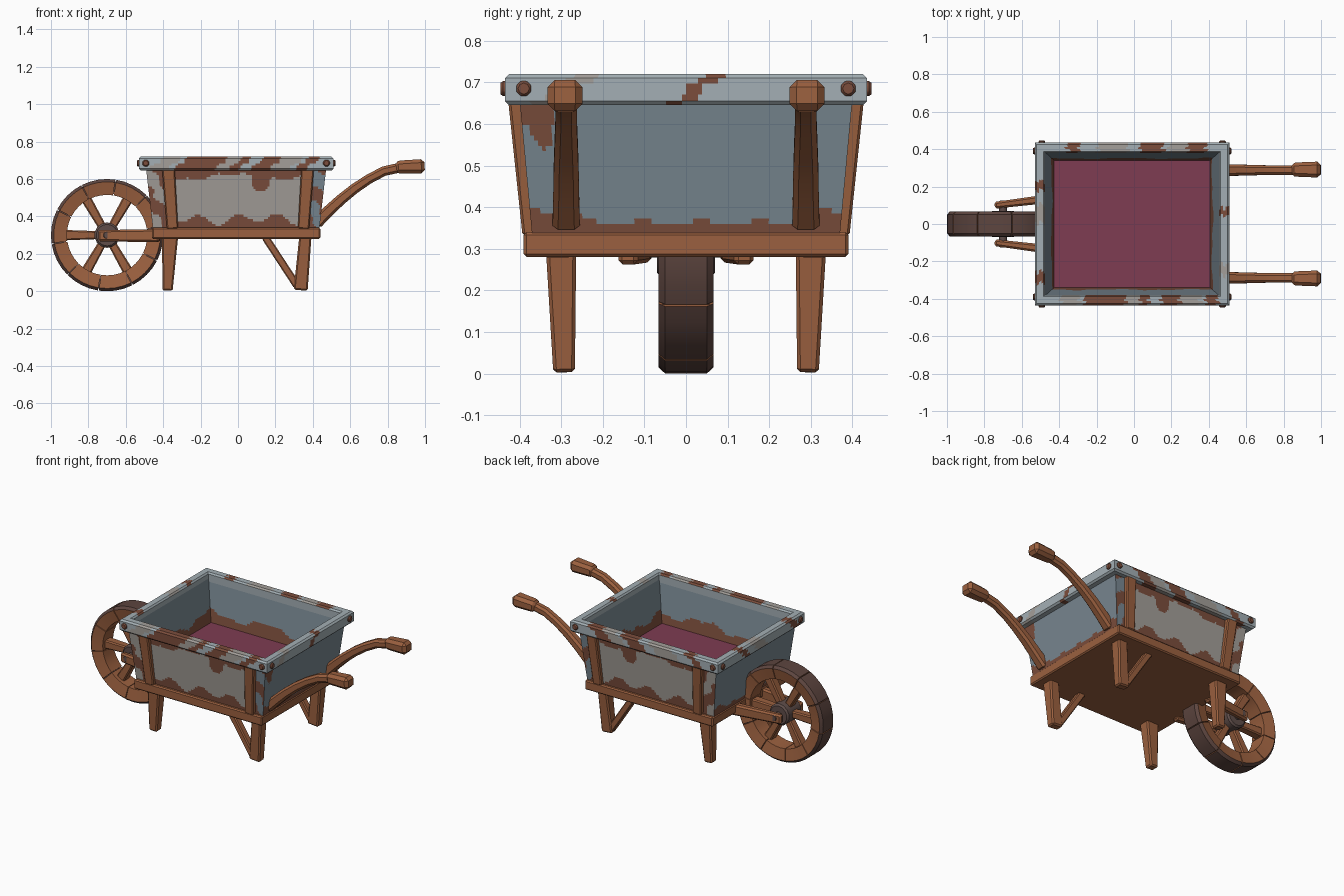
import bpy, bmesh, math
from mathutils import Vector, Matrix

if "Cube" in bpy.data.objects:
    bpy.data.objects.remove(bpy.data.objects["Cube"])

CX = -0.01          # tray centre in x
sin, cos, pi = math.sin, math.cos, math.pi


def material(name, r, g, b):
    m = bpy.data.materials.new(name)
    m.diffuse_color = (r, g, b, 1)
    m.use_nodes = True
    m.node_tree.nodes["Principled BSDF"].inputs["Base Color"].default_value = m.diffuse_color
    return m


WOOD = material("orange brown wood", 0.33, 0.118, 0.050)
BLUE = material("blue grey metal", 0.19, 0.245, 0.285)
LIGHT = material("light grey rim", 0.37, 0.43, 0.46)
GREIGE = material("worn warm grey paint", 0.37, 0.345, 0.32)
RUST = material("rust brown", 0.20, 0.075, 0.045)
RED = material("wine red floor", 0.21, 0.045, 0.085)
DARK = material("dark brown tread", 0.11, 0.060, 0.050)
IRON = material("dark iron brown", 0.115, 0.075, 0.068)


def finish(name, bm, mats, bevel=0):
    bmesh.ops.recalc_face_normals(bm, faces=bm.faces)
    if bevel:
        sharp = [e for e in bm.edges if e.calc_face_angle(0) > 0.6]
        bmesh.ops.bevel(bm, geom=sharp, offset=bevel, segments=1,
                        affect='EDGES', profile=0.5, clamp_overlap=True)
    me = bpy.data.meshes.new(name)
    bm.to_mesh(me)
    bm.free()
    for m in mats:
        me.materials.append(m)
    ob = bpy.data.objects.new(name, me)
    bpy.context.collection.objects.link(ob)
    return ob


def loft(bm, sections):
    """Skin closed sections and cap both ends."""
    rings = [[bm.verts.new(p) for p in s] for s in sections]
    n = len(rings[0])
    for a, b in zip(rings, rings[1:]):
        for i in range(n):
            bm.faces.new((a[i], a[(i + 1) % n], b[(i + 1) % n], b[i]))
    bm.faces.new(rings[0])
    bm.faces.new(rings[-1])


def beam(name, pts, sizes, mat, bevel=0.008):
    """Rectangular bar along points; sizes are (in-plane width, y width)."""
    pts = [Vector(p) for p in pts]
    secs = []
    for i, p in enumerate(pts):
        t = (pts[min(i + 1, len(pts) - 1)] - pts[max(i - 1, 0)]).normalized()
        side = (Vector((0, 1, 0)) - t * t.y).normalized()
        up = t.cross(side)
        w, d = sizes[min(i, len(sizes) - 1)]
        secs.append([p + up * w / 2 * a + side * d / 2 * b
                     for a, b in ((1, 1), (-1, 1), (-1, -1), (1, -1))])
    bm = bmesh.new()
    loft(bm, secs)
    return finish(name, bm, [mat], bevel)


def box(name, lo, hi, mat, bevel=0.0):
    x, y, z = [(a + b) / 2 for a, b in zip(lo, hi)]
    return beam(name, [(x, y, lo[2]), (x, y, hi[2])],
                [(hi[0] - lo[0], hi[1] - lo[1])], mat, bevel)


def cylinder(bm, pos, axis, r, depth, sides):
    rot = Vector((0, 0, 1)).rotation_difference(Vector(axis)).to_matrix().to_4x4()
    bmesh.ops.create_cone(bm, cap_ends=True, segments=sides, radius1=r, radius2=r,
                          depth=depth, matrix=Matrix.Translation(pos) @ rot)


def rect_ring(name, rows, n, mats, rule):
    """Closed profile rows (hx, hy, z) swept round a rectangle, coloured by rule."""
    bm = bmesh.new()
    corners = [(-1, -1), (1, -1), (1, 1), (-1, 1)]
    rings = []
    for hx, hy, z in rows:
        ring = []
        for k in range(4):
            (ax, ay), (bx, by) = corners[k], corners[(k + 1) % 4]
            for j in range(n):
                f = j / n
                ring.append(bm.verts.new((CX + hx * (ax + (bx - ax) * f),
                                          hy * (ay + (by - ay) * f), z)))
        rings.append(ring)
    for r in range(len(rows)):
        a, b = rings[r], rings[(r + 1) % len(rows)]
        for i in range(4 * n):
            j = (i + 1) % (4 * n)
            f = bm.faces.new((a[i], a[j], b[j], b[i]))
            f.material_index = rule(i // n, f.calc_center_median(), r)
    return finish(name, bm, mats)


# --- tray walls with rust bands and drips
NO, NI = 26, 20
outer = [(0.445 + 0.037 * i / NO, 0.37 + 0.03 * i / NO, 0.335 + 0.325 * i / NO) for i in range(NO + 1)]
inner = [(0.465 - 0.05 * i / NI, 0.383 - 0.045 * i / NI, 0.68 - 0.26 * i / NI) for i in range(NI + 1)]


def wall_rule(k, c, row):          # 0 blue grey, 1 warm grey, 2 rust
    x, y, z = c
    u = x if k in (0, 2) else y
    if row > NO:                   # inside
        return 2 if z < 0.495 + 0.02 * sin(14 * u + k) + 0.01 * sin(37 * u) else 0
    if k in (1, 3):                # ends
        edge = 0.362 + 0.2 * max(0, abs(y) - 0.2) + 0.007 * sin(45 * y)
        corner = k == 1 and y < -0.32 and z > 0.57 + 0.03 * sin(60 * y)
        return 2 if z < edge or corner else 0
    if abs(x) > 0.38:              # corner strips outside the posts
        s = sin(42 * x + 30 * z) + 0.6 * sin(55 * z - 20 * x)
        return 2 if s > 0.1 else (1 if x < 0 else 0)
    low = 0.385 + 0.025 * sin(30 * u + 1.5) + 0.01 * sin(13 * u)
    top = 0.612 + 0.016 * sin(13 * u + 2) + 0.008 * sin(41 * u)
    drip = abs(u - 0.12) < 0.045 and z > 0.535 + 12 * (u - 0.12) ** 2
    return 2 if z < low or z > top or drip else 1


rect_ring("tray_walls", outer + inner, 90, [BLUE, GREIGE, RUST], wall_rule)
box("tray_floor", (CX - 0.422, -0.343, 0.40), (CX + 0.422, 0.343, 0.43), RED)

# --- rim frame with chipped patches: (centre along the side, half length)
PROFILE = [(0, .65), (0, .71), (.008, .72), (.02, .72), (.033, .72), (.045, .72), (.055, .71),
           (.055, .697), (.055, .684), (.055, .671), (.055, .655), (.045, .645), (.01, .645)]
RUSTY = [[(-.16, .11), (.05, .025), (.19, .05), (.41, .03)], [(.06, .02)],
         [(-.33, .03), (.09, .06), (.33, .05)], [(-.29, .03), (.2, .025)]]
WORN = [[(0.0, .07), (.29, .06), (-.35, .05)], [(-.25, .03)], [(-.12, .08), (.23, .05)], [(0.05, .05)]]


def rim_rule(k, c, row):           # 0 light, 1 warm grey, 2 rust
    t = c.x if k in (0, 2) else c.y
    side = c.y if k in (0, 2) else c.x
    t += 1.2 * (0.715 - c.z) + 0.012 * sin(150 * c.z + 170 * side)
    if row == 0:
        return 0
    if any(abs(t - m) < h for m, h in RUSTY[k]):
        return 2
    return 1 if any(abs(t - m) < h for m, h in WORN[k]) else 0


rect_ring("tray_rim", [(0.465 + o, 0.38 + o, z) for o, z in PROFILE], 90,
          [LIGHT, GREIGE, RUST], rim_rule)

# --- rim bolts, two at each corner
bm = bmesh.new()
for sx in (-1, 1):
    for sy in (-1, 1):
        cylinder(bm, (CX + sx * 0.483, sy * 0.435, 0.685), (0, 1, 0), 0.02, 0.022, 8)
        cylinder(bm, (CX + sx * 0.52, sy * 0.39, 0.685), (1, 0, 0), 0.02, 0.022, 8)
finish("rim_bolts", bm, [RUST], 0.006)

# --- base platform
box("base_platform", (-0.46, -0.39, 0.28), (0.44, 0.39, 0.34), WOOD, 0.007)

# --- mirrored wooden parts
for s, tag in ((-1, "front"), (1, "back")):
    for e, end in ((-1, "left"), (1, "right")):
        beam(f"{tag}_{end}_post", [(e * 0.35, s * 0.377, 0.335), (e * 0.372, s * 0.41, 0.655)],
             [(0.06, 0.032), (0.068, 0.034)], WOOD, 0.006)
    beam(f"{tag}_wheel_side_leg", [(-0.377, s * 0.293, 0.004), (-0.363, s * 0.3, 0.29)],
         [(0.055, 0.052), (0.085, 0.072)], WOOD)
    beam(f"{tag}_handle_side_leg", [(0.335, s * 0.293, 0.006), (0.36, s * 0.3, 0.29)],
         [(0.075, 0.052), (0.065, 0.072)], WOOD)
    beam(f"{tag}_leg_brace", [(0.315, s * 0.293, 0.03), (0.145, s * 0.293, 0.29)],
         [(0.04, 0.045)], WOOD, 0.006)
    path = [(0.415, 0.36), (0.48, 0.425), (0.55, 0.49), (0.625, 0.55), (0.70, 0.60),
            (0.78, 0.642), (0.87, 0.662)]
    beam(f"{tag}_handle", [(x, s * 0.288, z) for x, z in path],
         [(0.065, 0.066), (0.062, 0.062), (0.058, 0.06), (0.055, 0.056), (0.052, 0.052)], WOOD, 0.013)
    beam(f"{tag}_handle_grip", [(0.84, s * 0.291, 0.661), (0.87, s * 0.291, 0.664), (0.998, s * 0.291, 0.669)],
         [(0.062, 0.066), (0.07, 0.076), (0.076, 0.086)], WOOD, 0.018)
    beam(f"{tag}_wheel_arm", [(-0.745, s * 0.1, 0.297), (-0.42, s * 0.14, 0.297)],
         [(0.06, 0.036), (0.07, 0.048)], WOOD, 0.01)

# --- wheel
WC = Vector((-0.70, 0, 0.30))


def radial(r, y, a):
    return WC + Vector((r * cos(a), y, r * sin(a)))


SECTION = [(.215, -.052), (.285, -.066), (.3, -.05), (.3, .05), (.285, .066), (.215, .052)]
bm = bmesh.new()
for i in range(10):                # ten curved rim blocks
    a0 = math.radians(9 + 36 * i + 0.5)
    loft(bm, [[radial(r, y, a0 + math.radians(35) * j / 4) for r, y in SECTION] for j in range(5)])
for f in bm.faces:                 # tread faces are dark
    c = f.calc_center_median() - WC
    f.material_index = 1 if Vector((c.x, 0, c.z)).length > 0.288 else 0
finish("wheel_rim_blocks", bm, [WOOD, DARK])

bm = bmesh.new()                   # dark core seen in the seams
core = [(.222, -.046), (.29, -.056), (.29, .056), (.222, .046)]
rings = [[bm.verts.new(radial(r, y, 2 * pi * i / 40)) for r, y in core] for i in range(40)]
for i in range(40):
    a, b = rings[i], rings[(i + 1) % 40]
    for j in range(4):
        bm.faces.new((a[j], a[(j + 1) % 4], b[(j + 1) % 4], b[j]))
finish("wheel_core", bm, [DARK])

for i in range(6):
    a = i * pi / 3
    beam(f"wheel_spoke_{i + 1}", [radial(0.04, 0, a), radial(0.225, 0, a)],
         [(0.042, 0.05), (0.055, 0.06)], WOOD, 0.007)

bm = bmesh.new()
cylinder(bm, WC, (0, 1, 0), 0.068, 0.14, 14)
finish("wheel_hub", bm, [IRON], 0.01)
bm = bmesh.new()
cylinder(bm, WC, (0, 1, 0), 0.022, 0.25, 10)
finish("wheel_axle", bm, [IRON], 0.004)

# --- smooth gentle bends, keep hard edges
for ob in bpy.data.objects:
    ob.select_set(True)
    bpy.context.view_layer.objects.active = ob
bpy.ops.object.shade_smooth_by_angle(angle=math.radians(28))
